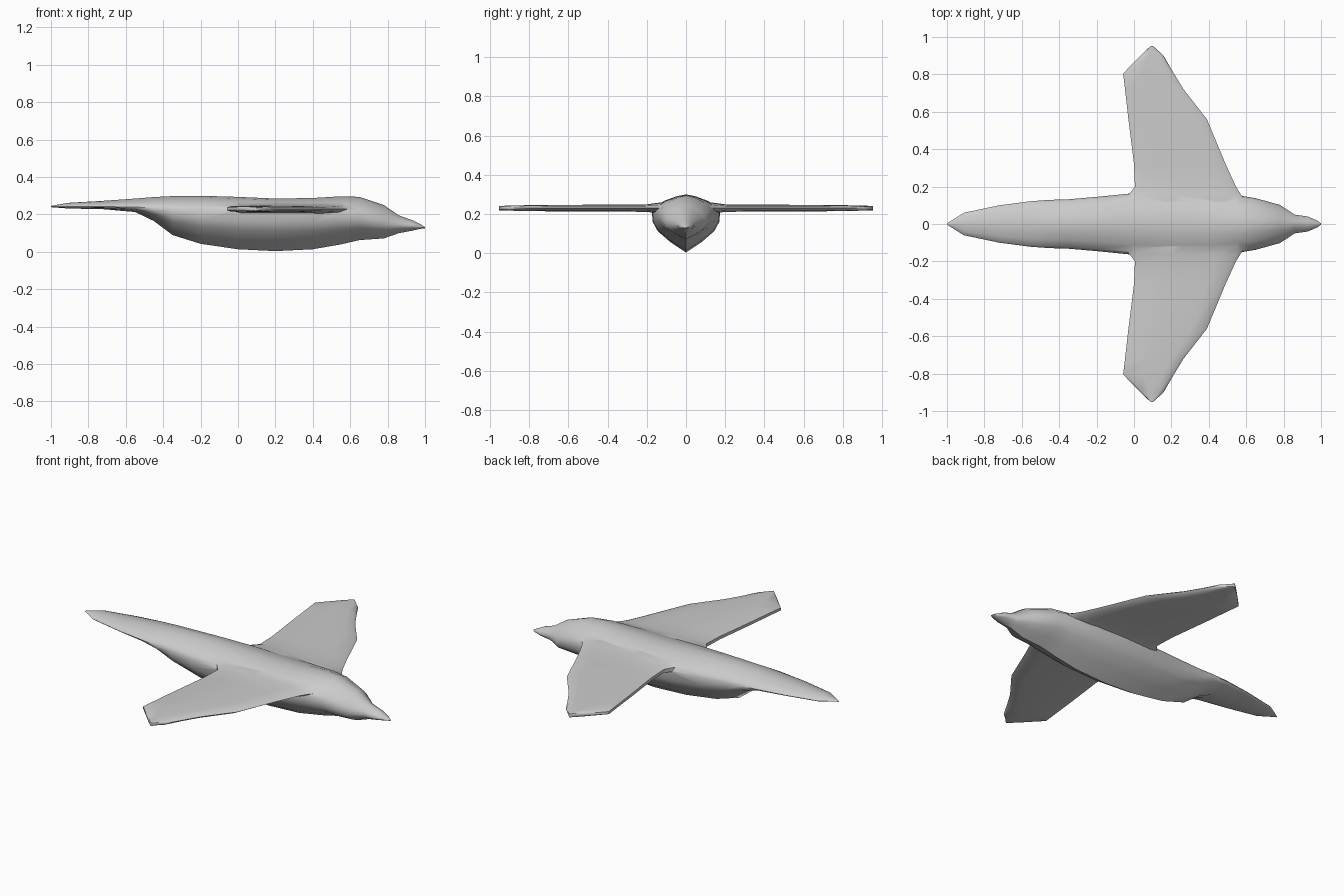
import bpy, bmesh

if "Cube" in bpy.data.objects:
    bpy.data.objects.remove(bpy.data.objects["Cube"])


def loft(name, rings):
    """Skin a list of equal-length closed rings and cap both ends."""
    bm = bmesh.new()
    loops = [[bm.verts.new(p) for p in ring] for ring in rings]
    n = len(loops[0])
    for a, b in zip(loops, loops[1:]):
        for i in range(n):
            j = (i + 1) % n
            bm.faces.new((a[i], a[j], b[j], b[i]))
    bm.faces.new(loops[0])
    bm.faces.new(loops[-1])
    bmesh.ops.recalc_face_normals(bm, faces=bm.faces)
    mesh = bpy.data.meshes.new(name)
    bm.to_mesh(mesh)
    bm.free()
    obj = bpy.data.objects.new(name, mesh)
    bpy.context.collection.objects.link(obj)
    return obj


# Body stations from tail tip to beak tip: x, half width, top, widest height, bottom
BODY = [
    (-1.0, .003, .246, .243, .239), (-.91, .06, .262, .243, .232),
    (-.72, .10, .273, .242, .228), (-.55, .122, .285, .24, .213),
    (-.45, .129, .293, .235, .165), (-.35, .132, .298, .23, .09),
    (-.2, .145, .30, .225, .043), (0, .165, .294, .222, .014),
    (.2, .175, .285, .22, .004), (.4, .172, .288, .218, .014),
    (.55, .155, .297, .212, .04), (.65, .138, .294, .20, .063),
    (.78, .102, .25, .165, .072), (.86, .05, .195, .148, .10),
    (.93, .04, .17, .142, .113), (.98, .018, .145, .134, .124),
    (1.0, .003, .132, .129, .126),
]


def body_ring(x, w, top, mid, bot):
    up, down = top - mid, mid - bot
    half = [(.32, .88 * up), (.66, .64 * up), (.92, .28 * up), (1, 0),
            (.97, -.28 * down), (.82, -.5 * down), (.45, -.76 * down)]
    right = [(x, w * y, mid + z) for y, z in half]
    left = [(x, -y, z) for x, y, z in reversed(right)]
    return [(x, 0, top)] + right + [(x, 0, bot)] + left


body = loft("bird", [body_ring(*s) for s in BODY])

# Wing stations from root to tip: y, trailing x, leading x, half thickness
WING = [
    (.12, -.06, .60, .03), (.16, -.025, .57, .025), (.20, .005, .545, .019),
    (.32, 0, .49, .018), (.56, -.03, .39, .017), (.72, -.048, .265, .016),
    (.805, -.058, .213, .015), (.90, .035, .158, .013), (.953, .09, .10, .011),
]


def wing_ring(y, x0, x1, t):
    c = x1 - x0
    prof = [(0, .5), (.06, .9), (.4, 1), (.8, .9), (.95, .6), (1, 0),
            (.95, -.7), (.8, -1), (.4, -1), (.06, -.9), (0, -.5)]
    return [(x0 + c * u, y, .23 + t * v) for u, v in prof]


left_half = [wing_ring(-y, *rest) for y, *rest in reversed(WING)]
wings = loft("wings", left_half + [wing_ring(*s) for s in WING])

# Fuse the wings into the body
mod = body.modifiers.new("fuse", 'BOOLEAN')
mod.operation = 'UNION'
mod.solver = 'EXACT'
mod.object = wings
bpy.context.view_layer.objects.active = body
body.select_set(True)
bpy.ops.object.modifier_apply(modifier="fuse")
bpy.data.objects.remove(wings)
bpy.ops.object.shade_smooth_by_angle(angle=0.8)
